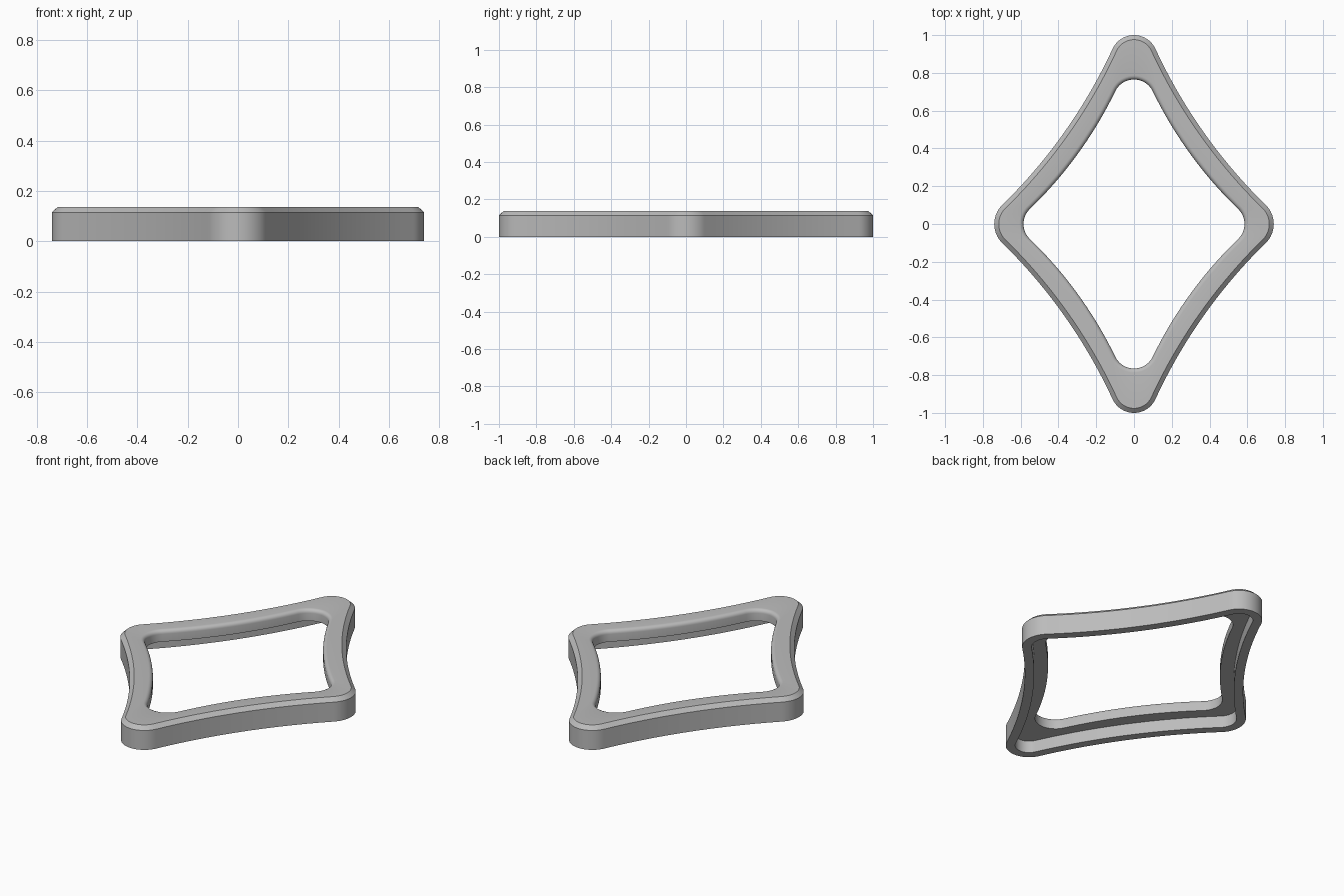
import bpy
import bmesh
from math import sin, cos, pi, atan2, hypot, acos
from mathutils import Vector

cube = bpy.data.objects.get("Cube")
if cube:
    bpy.data.objects.remove(cube, do_unlink=True)

grey = bpy.data.materials.new("light_grey")
grey.use_nodes = True
colour = (0.5, 0.5, 0.5, 1)
grey.diffuse_color = colour
grey.node_tree.nodes["Principled BSDF"].inputs["Base Color"].default_value = colour


def arc(centre, radius, start, end, steps):
    """Points along an arc, both ends included."""
    angles = [start + (end - start) * i / steps for i in range(steps + 1)]
    return [centre + Vector((cos(a), sin(a))) * radius for a in angles]


def diamond(tip_y, end_r, tip_x, side_r, flank_r, grow):
    """Rounded diamond with hollow flanks, offset outward by grow."""
    top = Vector((0, tip_y - end_r))
    side = Vector((tip_x - side_r, 0))
    # The flank circle touches both corner circles from outside
    span = (top - side).length
    a, b = flank_r + side_r, flank_r + end_r
    bend = acos((a * a + span * span - b * b) / (2 * a * span))
    heading = atan2(top.y - side.y, top.x - side.x) - bend
    hub = side + Vector((cos(heading), sin(heading))) * a
    to_top = atan2(hub.y - top.y, hub.x - top.x)
    quarter = arc(side, side_r + grow, 0, heading, 10)
    quarter += arc(hub, flank_r - grow, heading + pi, to_top + pi, 20)[1:]
    quarter += arc(top, end_r + grow, to_top, pi / 2, 10)[1:]
    # Mirror the quarter into the full loop
    half = quarter + [Vector((-p.x, p.y)) for p in quarter[-2::-1]]
    return half + [Vector((p.x, -p.y)) for p in half[-2:0:-1]]


OUTER = (1.0, 0.125, 0.74, 0.14, 2.8)
INNER = (0.765, 0.11, 0.585, 0.11, 2.2)
HEIGHT, FILLET, LEDGE, RIM = 0.137, 0.022, 0.07, 0.05

# Cross-section of the frame: outline, offset, height
section = [(OUTER, -RIM, LEDGE), (OUTER, -RIM, 0), (OUTER, 0, 0),
           (OUTER, 0, HEIGHT - 0.022), (OUTER, -0.024, HEIGHT)]
for i in range(6):
    t = pi / 2 * i / 5
    section.append((INNER, FILLET * (1 - sin(t)),
                    HEIGHT - FILLET * (1 - cos(t))))
section.append((INNER, 0, LEDGE))

# Sweep the section round the diamond
bm = bmesh.new()
loops = [[bm.verts.new((p.x, p.y, z)) for p in diamond(*shape, grow)]
         for shape, grow, z in section]
for low, high in zip(loops, loops[1:] + loops[:1]):
    for i in range(len(low)):
        j = (i + 1) % len(low)
        bm.faces.new((low[i], low[j], high[j], high[i]))
bmesh.ops.recalc_face_normals(bm, faces=bm.faces)
mesh = bpy.data.meshes.new("diamond_frame")
bm.to_mesh(mesh)
bm.free()
mesh.materials.append(grey)
frame = bpy.data.objects.new("diamond_frame", mesh)
bpy.context.collection.objects.link(frame)
bpy.context.view_layer.objects.active = frame
frame.select_set(True)
bpy.ops.object.shade_smooth_by_angle(angle=pi / 6)
